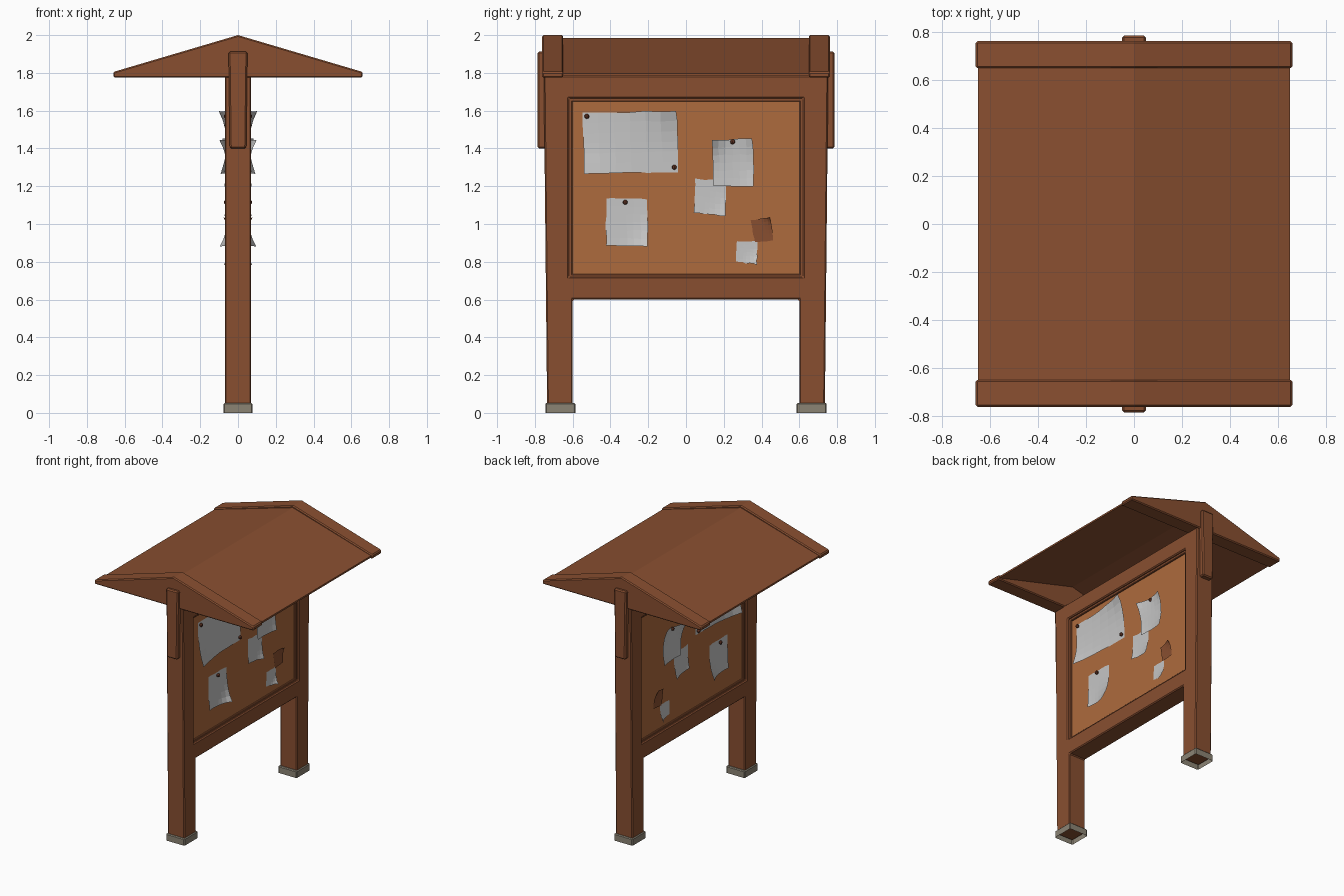
import bpy, bmesh, random
from mathutils import Vector

if "Cube" in bpy.data.objects:
    bpy.data.objects.remove(bpy.data.objects["Cube"])

random.seed(4)


def mat(name, rgb):
    m = bpy.data.materials.new(name)
    m.diffuse_color = (*rgb, 1)
    m.use_nodes = True
    m.node_tree.nodes["Principled BSDF"].inputs["Base Color"].default_value = m.diffuse_color
    return m


WOOD = mat("brown_wood", (0.25, 0.078, 0.03))
CORK = mat("cork", (0.42, 0.145, 0.047))
PAPER = mat("paper", (0.56, 0.56, 0.56))
STONE = mat("grey_stone", (0.26, 0.23, 0.175))
PIN = mat("dark_pin", (0.12, 0.035, 0.018))


def finish(name, bm, material, bevel=0.0, mirror=None):
    """Turn a bmesh into an object, with optional mirror and bevel."""
    me = bpy.data.meshes.new(name)
    bm.to_mesh(me)
    bm.free()
    me.materials.append(material)
    ob = bpy.data.objects.new(name, me)
    bpy.context.collection.objects.link(ob)
    if bevel:
        b = ob.modifiers.new("bevel", 'BEVEL')
        b.width, b.segments = bevel, 1
        b.limit_method, b.angle_limit = 'ANGLE', 0.6
    if mirror is not None:
        m = ob.modifiers.new("mirror", 'MIRROR')
        m.use_axis = [i == mirror for i in range(3)]
        m.use_mirror_merge = False
    return ob


def box(name, x, y, z, material, bevel=0.0, mirror=None, taper=1.0, open_bottom=False):
    """Box from ranges; taper scales the bottom in x."""
    bm = bmesh.new()
    bmesh.ops.create_cube(bm, size=1)
    for v in bm.verts:
        t = [c + 0.5 for c in v.co]
        k = taper if t[2] < 0.5 else 1
        v.co = [r[0] + (r[1] - r[0]) * f for r, f in zip((x, y, z), t)]
        v.co.x *= k
    if open_bottom:
        bottom = [f for f in bm.faces if f.calc_center_median().z < z[0] + 1e-4]
        bmesh.ops.delete(bm, geom=bottom, context='FACES_ONLY')
    return finish(name, bm, material, bevel, mirror)


def prism(name, profile, y0, y1, material, bevel=0.0, mirror=None):
    """Extrude an (x, z) profile along y."""
    bm = bmesh.new()
    f = bm.faces.new([bm.verts.new((x, y0, z)) for x, z in profile])
    r = bmesh.ops.extrude_face_region(bm, geom=[f])
    for v in r["geom"]:
        if isinstance(v, bmesh.types.BMVert):
            v.co.y = y1
    bmesh.ops.recalc_face_normals(bm, faces=bm.faces)
    return finish(name, bm, material, bevel, mirror)


# Legs and rails as one frame, made of filled cells extruded in x
bm = bmesh.new()
rows = [(0.025, 0.60), (0.60, 0.60), (0.72, 0.62), (1.665, 0.62), (1.785, 0.62)]
grid = []
for z, inner in rows:
    outer = 0.735 + 0.018 * z / 1.78
    grid.append([bm.verts.new((-0.07, y, z)) for y in (-outer, -inner, inner, outer)])
cells = []
for r in range(4):
    for c in range(3):
        if c == 1 and r in (0, 2):
            continue
        cells.append(bm.faces.new((grid[r][c], grid[r][c + 1],
                                   grid[r + 1][c + 1], grid[r + 1][c])))
ext = bmesh.ops.extrude_face_region(bm, geom=cells)
bmesh.ops.translate(bm, vec=(0.14, 0, 0),
                    verts=[v for v in ext["geom"] if isinstance(v, bmesh.types.BMVert)])
bmesh.ops.recalc_face_normals(bm, faces=bm.faces)
finish("post_frame", bm, WOOD, 0.007)

# Cork panel and the thin trim around it
box("cork_panel", (-0.045, 0.045), (-0.63, 0.63), (0.71, 1.675), CORK)
box("side_trim", (-0.056, 0.056), (0.602, 0.63), (0.71, 1.675), WOOD, 0.004, 1)
box("top_trim", (-0.056, 0.056), (-0.62, 0.62), (1.648, 1.675), WOOD, 0.004)
box("bottom_trim", (-0.056, 0.056), (-0.62, 0.62), (0.71, 0.735), WOOD, 0.004)

# Stone feet, hollow below
box("stone_foot", (-0.077, 0.077), (0.585, 0.745), (0, 0.052), STONE, 0.006, 1,
    open_bottom=True)

# Roof slab and solid gable ends
prism("roof", [(-0.65, 1.785), (-0.65, 1.798), (0, 1.985), (0.65, 1.798),
               (0.65, 1.785), (0, 1.955)], -0.66, 0.66, WOOD)
prism("gable", [(-0.66, 1.775), (-0.66, 1.805), (0, 2.0), (0.66, 1.805),
                (0.66, 1.775)], 0.65, 0.762, WOOD, 0.007, 1)

# Upright cleats on the gable ends
box("cleat", (-0.05, 0.05), (0.735, 0.785), (1.40, 1.913), WOOD, 0.008, 1, taper=0.87)


def sheet(name, corners, curls, material, base):
    """Curled sheet; corners (y, z) and curl heights run TL, TR, BR, BL."""
    bm = bmesh.new()
    tl, tr, br, bl = [Vector(c) for c in corners]
    n = 6
    g = []
    for i in range(n + 1):
        row = []
        for j in range(n + 1):
            u, v = j / n, i / n
            p = bl.lerp(br, u).lerp(tl.lerp(tr, u), v)
            w = ((1 - u) * v, u * v, u * (1 - v), (1 - u) * (1 - v))
            x = base + sum(c * k ** 3 for c, k in zip(curls, w))
            jit = [random.uniform(-0.003, 0.003) for _ in range(2)]
            row.append(bm.verts.new((x, p.x + jit[0], p.y + jit[1])))
        g.append(row)
    for i in range(n):
        for j in range(n):
            bm.faces.new((g[i][j], g[i][j + 1], g[i + 1][j + 1], g[i + 1][j]))
    finish(name, bm, material, mirror=0)


# Notices, mirrored onto both sides
sheet("large_notice", [(-0.548, 1.587), (-0.05, 1.6), (-0.04, 1.275), (-0.537, 1.268)],
      (0, 0.052, 0, 0.042), PAPER, 0.05)
sheet("upper_notice", [(0.135, 1.442), (0.352, 1.455), (0.36, 1.2), (0.145, 1.203)],
      (0.045, 0.03, 0.02, 0.01), PAPER, 0.053)
sheet("small_notice", [(0.05, 1.24), (0.212, 1.228), (0.208, 1.042), (0.04, 1.06)],
      (0.0, 0.0, 0.024, 0.01), PAPER, 0.049)
sheet("lower_notice", [(-0.423, 1.137), (-0.205, 1.132), (-0.202, 0.88), (-0.423, 0.884)],
      (0, 0, 0.047, 0.01), PAPER, 0.05)
sheet("brown_note", [(0.345, 1.02), (0.447, 1.035), (0.46, 0.91), (0.363, 0.902)],
      (0, 0.024, 0, 0), WOOD, 0.052)
sheet("bottom_note", [(0.27, 0.908), (0.378, 0.91), (0.376, 0.785), (0.265, 0.8)],
      (0, 0, 0.026, 0), PAPER, 0.049)

# Round pins
for y, z in [(-0.525, 1.57), (-0.062, 1.3), (0.247, 1.435), (-0.322, 1.115)]:
    bm = bmesh.new()
    bmesh.ops.create_uvsphere(bm, u_segments=8, v_segments=6, radius=0.013)
    bmesh.ops.translate(bm, verts=bm.verts, vec=(0.062, y, z))
    finish("pin", bm, PIN, mirror=0)
